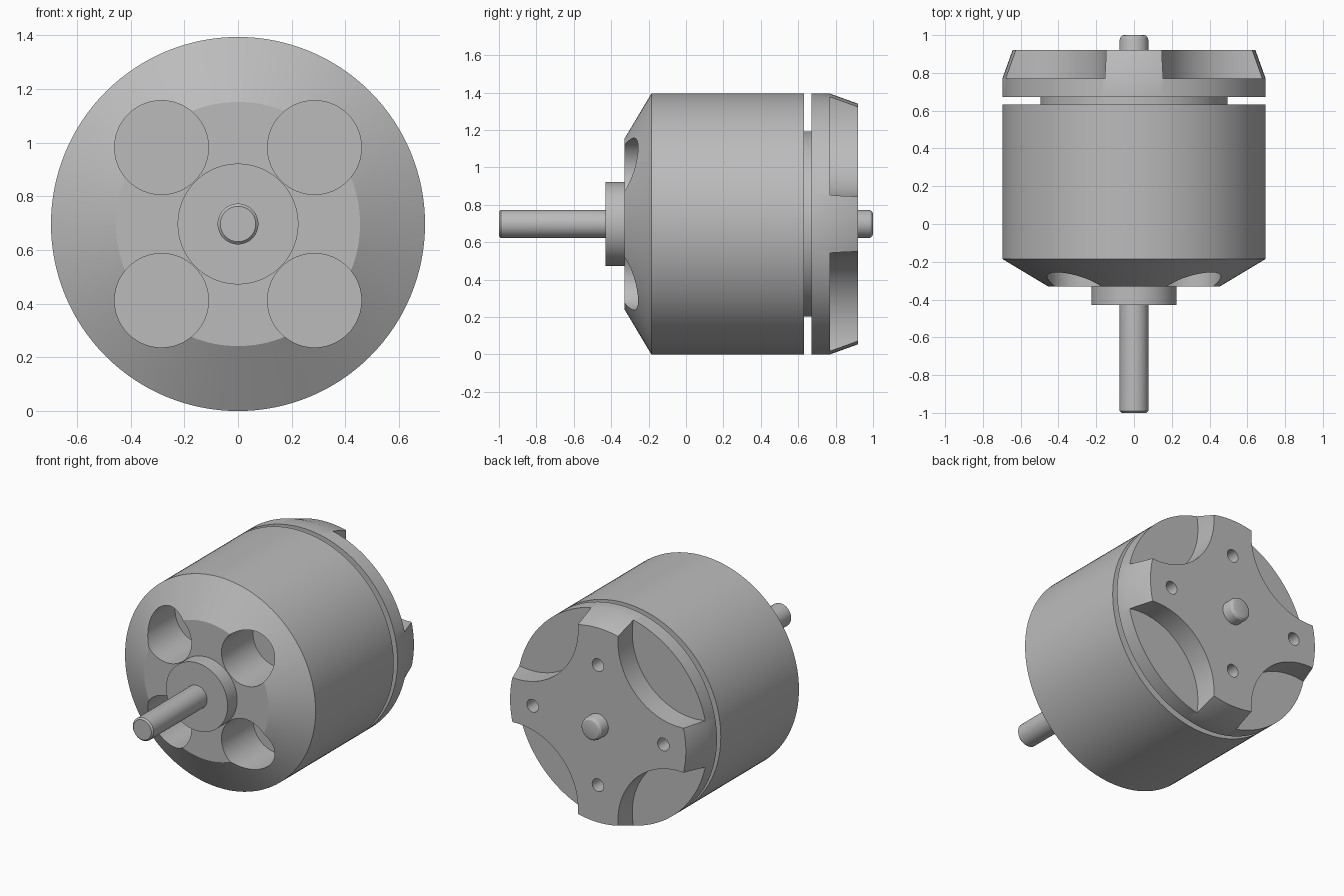
import bpy, bmesh, math

if "Cube" in bpy.data.objects:
    bpy.data.objects.remove(bpy.data.objects["Cube"])

CZ = 0.697          # height of the motor axis
SEG = 128

steel = bpy.data.materials.new("grey_metal")
steel.diffuse_color = (0.5, 0.5, 0.5, 1)
steel.use_nodes = True
steel.node_tree.nodes["Principled BSDF"].inputs["Base Color"].default_value = steel.diffuse_color


def lathe(name, profile, x=0.0, z=0.0, seg=SEG):
    """Solid of revolution about a line parallel to y; profile is (y, radius)."""
    bm = bmesh.new()
    rings = []
    for y, r in profile:
        rings.append([bm.verts.new((x + r * math.cos(2 * math.pi * i / seg), y,
                                    CZ + z + r * math.sin(2 * math.pi * i / seg)))
                      for i in range(seg)])
    for a, b in zip(rings, rings[1:]):
        for i in range(seg):
            j = (i + 1) % seg
            bm.faces.new((a[i], a[j], b[j], b[i]))
    bm.faces.new(rings[0])
    bm.faces.new(rings[-1])
    bmesh.ops.recalc_face_normals(bm, faces=bm.faces)
    me = bpy.data.meshes.new(name)
    bm.to_mesh(me)
    bm.free()
    me.materials.append(steel)
    ob = bpy.data.objects.new(name, me)
    bpy.context.collection.objects.link(ob)
    return ob


def cut(ob, cutters):
    """Subtract each cutter, then remove it."""
    bpy.context.view_layer.objects.active = ob
    for c in cutters:
        c.hide_render = True
        m = ob.modifiers.new("cut", 'BOOLEAN')
        m.operation, m.solver, m.object = 'DIFFERENCE', 'EXACT', c
        bpy.ops.object.modifier_apply(modifier=m.name)
        bpy.data.objects.remove(c)


diagonals = [(sx, sz) for sx in (-1, 1) for sz in (-1, 1)]

# Rotor bell with sloped nose and four round pockets
bell = lathe("rotor_bell", [(-0.33, 0.455), (-0.185, 0.697), (0.632, 0.697)])
cut(bell, [lathe("pocket_cutter", [(-0.6, 0.175), (0.0, 0.175)], 0.285 * sx, 0.285 * sz, 64)
           for sx, sz in diagonals])

# Recessed neck between bell and mount
neck = lathe("stator_neck", [(0.60, 0.495), (0.70, 0.495)])

# Rear mount: four arms left by scallops, with screw holes
mount = lathe("rear_mount", [(0.672, 0.697), (0.77, 0.697), (0.92, 0.643)])
cut(mount, [lathe("scallop_cutter", [(0.77, 0.447), (1.1, 0.447)], 0.593 * sx, 0.593 * sz)
            for sx, sz in diagonals])
cut(mount, [lathe("screw_cutter", [(0.78, 0.042), (1.1, 0.042)], x, z, 32)
            for x, z in ((0.478, 0), (-0.478, 0), (0, 0.397), (0, -0.397))])

# Front collar and through shaft with eased ends
collar = lathe("front_collar", [(-0.43, 0.225), (-0.32, 0.225)])
shaft = lathe("shaft", [(-1.0, 0.066), (-0.99, 0.076), (0.975, 0.076),
                        (0.988, 0.072), (0.997, 0.062), (1.0, 0.052)], seg=64)

# Smooth shading on the round walls, crisp edges elsewhere
for ob in (bell, neck, mount, collar, shaft):
    bpy.ops.object.select_all(action='DESELECT')
    ob.select_set(True)
    bpy.context.view_layer.objects.active = ob
    bpy.ops.object.shade_smooth_by_angle(angle=math.radians(25))
